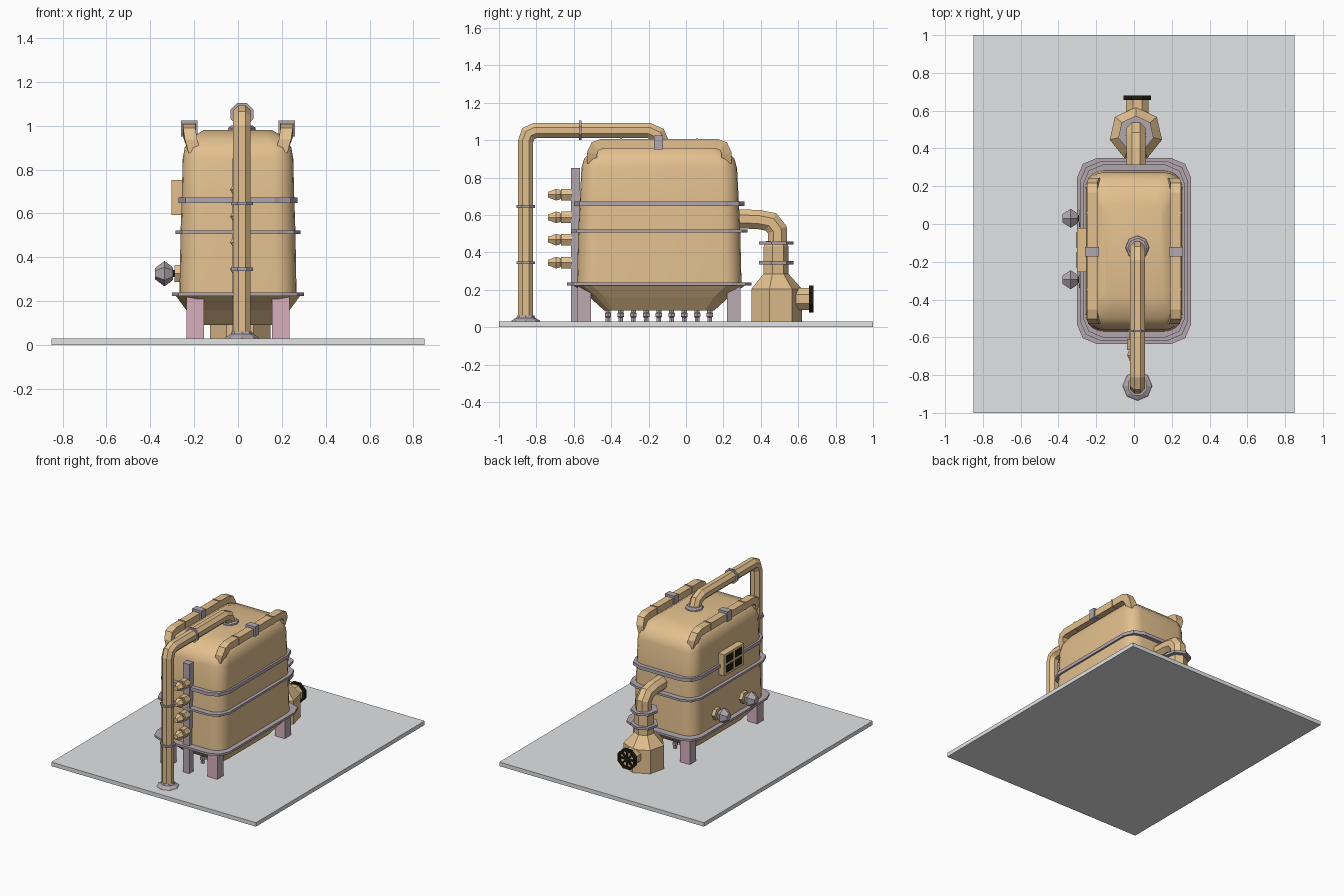
import bpy, bmesh, math
from mathutils import Vector

if "Cube" in bpy.data.objects:
    bpy.data.objects.remove(bpy.data.objects["Cube"])


def material(name, rgb):
    m = bpy.data.materials.new(name)
    m.diffuse_color = (*rgb, 1)
    m.use_nodes = True
    m.node_tree.nodes["Principled BSDF"].inputs["Base Color"].default_value = m.diffuse_color
    return m


TAN = material("tan_paint", (0.77, 0.53, 0.275))
STEEL = material("purple_grey_steel", (0.45, 0.39, 0.43))
PINK = material("pink_leg_paint", (0.68, 0.43, 0.51))
DUSTY = material("dusty_leg_side", (0.50, 0.41, 0.44))
GREY = material("slab_grey", (0.76, 0.77, 0.78))
BLACK = material("black", (0.012, 0.011, 0.005))
CY = -0.143  # tank centre in y
PX = 0.018   # x of the pipes


def loft(name, loops, mat, smooth=None, ring=False):
    """Skin a stack of equal-length point loops; cap the ends or close as a ring."""
    bm = bmesh.new()
    rows = [[bm.verts.new(p) for p in loop] for loop in loops]
    n = len(rows[0])
    pairs = list(zip(rows, rows[1:]))
    if ring:
        pairs.append((rows[-1], rows[0]))
    else:
        bm.faces.new(rows[0])
        bm.faces.new(rows[-1])
    for a, b in pairs:
        for i in range(n):
            j = (i + 1) % n
            bm.faces.new((a[i], a[j], b[j], b[i]))
    bmesh.ops.recalc_face_normals(bm, faces=bm.faces)
    me = bpy.data.meshes.new(name)
    bm.to_mesh(me)
    bm.free()
    me.materials.append(mat)
    if smooth:
        me.shade_smooth()
        me.set_sharp_from_angle(angle=math.radians(smooth))
    ob = bpy.data.objects.new(name, me)
    bpy.context.collection.objects.link(ob)
    return ob


def box(name, lo, hi, mat):
    (a, b, c), (d, e, f) = lo, hi
    loops = [[(a, b, z), (d, b, z), (d, e, z), (a, e, z)] for z in (c, f)]
    return loft(name, loops, mat)


def lathe(name, profile, loc, mat, axis="z", sides=8, turn=0.0, ring=False):
    """Stack of regular polygons (radius, height) along an axis."""
    loops = []
    for r, h in profile:
        loop = []
        for i in range(sides):
            t = turn + math.tau * i / sides
            u, v = r * math.cos(t), r * math.sin(t)
            p = {"x": (h, u, v), "y": (u, h, v), "z": (u, v, h)}[axis]
            loop.append(Vector(loc) + Vector(p))
        loops.append(loop)
    return loft(name, loops, mat, ring=ring)


def disc(name, r, h0, h1, loc, mat, axis="z", sides=8, turn=math.pi / 8):
    return lathe(name, [(r, h0), (r, h1)], loc, mat, axis, sides, turn)


def round_rect(hx, hy, r, z, seg):
    pts = []
    for k, (sx, sy) in enumerate(((1, 1), (-1, 1), (-1, -1), (1, -1))):
        for i in range(seg + 1):
            t = math.pi / 2 * (k + i / seg)
            pts.append((sx * (hx - r) + r * math.cos(t),
                        CY + sy * (hy - r) + r * math.sin(t), z))
    return pts


def sweep(name, path, section, mat):
    """Mitred sweep of a (side, up) section along a path in the yz plane."""
    path = [Vector(p) for p in path]
    loops = []
    for i, p in enumerate(path):
        a = (p - path[max(i - 1, 0)]) if i else path[1] - p
        b = (path[i + 1] - p) if i < len(path) - 1 else a
        a, b = Vector((0, a.y, a.z)).normalized(), Vector((0, b.y, b.z)).normalized()
        t = (a + b).normalized()
        n = Vector((0, -t.z, t.y)) / max(t.dot(a), 0.5)
        loops.append([p + Vector((u, 0, 0)) + n * v for u, v in section])
    return loft(name, loops, mat)


def ngon(r, sides=8):
    r /= math.cos(math.pi / sides)
    return [(r * math.cos(math.tau * (i + .5) / sides),
             r * math.sin(math.tau * (i + .5) / sides)) for i in range(sides)]


# ground slab
box("base_slab", (-0.85, -1, 0), (0.85, 1, 0.03), GREY)

# tank: tapering walls with domed shoulder, and the hopper below
body = [(.267, .440, .10, .225), (.262, .433, .10, .515), (.257, .426, .095, .66),
        (.252, .416, .09, .85), (.243, .402, .09, .90), (.213, .355, .08, .947),
        (.155, .248, .045, .98)]
loft("tank_body", [round_rect(a, b, r, z, 5) for a, b, r, z in body], TAN, 40)
hopper = [(.285, .462, .10, .226), (.236, .372, .08, .16), (.18, .295, .05, .09)]
loft("tank_hopper", [round_rect(a, b, r, z, 3) for a, b, r, z in hopper], TAN)

# belts round the tank
for i, (hx, hy, z0, z1) in enumerate(((.302, .492, .222, .238),
                                      (.286, .473, .506, .522),
                                      (.271, .457, .648, .673))):
    loft(f"tank_belt_{i}", [round_rect(hx, hy, .105, z, 2) for z in (z0, z1)], STEEL)

# legs, pink on the front and back faces
for sx in (-1, 1):
    for y in (-.545, .255):
        leg = box("leg", (sx * .195 - .04, y - .036, .03),
                  (sx * .195 + .04, y + .036, .222), PINK)
        leg.data.materials.append(DUSTY)
        for f in leg.data.polygons:
            f.material_index = int(abs(f.normal.x) > .5)

# row of drain nozzles under the hopper
for i in range(9):
    y = -.417 + i * .068
    lathe("drain_nozzle", [(.014, .03), (.014, .052), (.020, .056), (.020, .074),
                           (.016, .078), (.016, .092)], (0, y, 0), DUSTY, sides=6)

# roof rails with clips
for sx in (-1, 1):
    ends = [(.197, .36, .875), (.214, .36, .93), (.222, .342, .968), (.222, .305, .981)]
    path = [(sx * x, CY - y, z) for x, y, z in ends]
    path += [(sx * x, CY + y, z) for x, y, z in reversed(ends)]
    rail = [(-.028, -.026), (.028, -.026), (.028, .026), (-.028, .026)]
    sweep("roof_rail", path, rail, TAN)
    x = sx * .222
    box("rail_clip", (x - .038, -.172, .95), (x + .038, -.122, 1.024), STEEL)
    for y in (-.345, .06):
        box("rail_joint", (x - .031, y - .004, .953), (x + .031, y + .004, 1.012), TAN)

# tall pipe from the ground over to the roof
sweep("overhead_pipe", [(PX, -.857, .03), (PX, -.857, .995), (PX, -.843, 1.035),
                        (PX, -.805, 1.052), (PX, -.20, 1.052), (PX, -.15, 1.03),
                        (PX, -.12, .96)], ngon(.04), TAN)
for z in (.345, .645):
    disc("pipe_flange", .054, z - .007, z + .007, (PX, -.857, 0), STEEL)
disc("pipe_flange_top", .056, -.572, -.560, (PX, 0, 1.052), STEEL, "y")
lathe("pipe_foot", [(.078, .03), (.074, .036), (.05, .05), (.046, .062)],
      (PX, -.857, 0), STEEL)
lathe("pipe_roof_collar", [(.064, .975), (.062, .99), (.05, 1.0)], (PX, -.125, 0), STEEL)

# front post with four valves
box("valve_post", (-.026, -.615, .03), (.026, -.567, .85), STEEL)
for z in (.345, .468, .587, .708):
    lathe("valve_body", [(.036, -.61), (.036, -.668)], (0, 0, z), TAN, "y", 6)
    lathe("valve_knob", [(.02, -.665), (.03, -.675), (.036, -.695), (.024, -.72),
                         (.018, -.737)], (0, 0, z), TAN, "y", 6)

# window on the left side
box("window_box", (-.303, -.255, .593), (-.24, -.02, .753), TAN)
for y in (-.19, -.085):
    for z in (.637, .709):
        box("window_pane", (-.304, y - .042, z - .028), (-.30, y + .042, z + .028), BLACK)

# hand wheels on the left side
for y in (.03, -.295):
    disc("wheel_mount", .045, -.29, -.25, (0, y, .325), TAN, "x", 6, 0)
    disc("wheel_stem", .018, -.305, -.285, (0, y, .325), BLACK, "x", 6, 0)
    lathe("hand_wheel", [(.028, -.296), (.058, -.335), (.026, -.378)],
          (0, y, .325), STEEL, "x", 6, math.pi / 6)

# rear seven-sided pump housing, column and elbow
QX, QY, UP = .010, .478, math.pi / 2
lathe("pump_housing", [(.142, .03), (.142, .205), (.07, .285), (.07, .43), (.056, .46)],
      (QX, QY, 0), TAN, "z", 7, UP)
for z in (.345, .45):
    disc("pump_flange", .096, z - .009, z + .009, (QX, QY, 0), STEEL, "z", 7, UP)
sweep("pump_elbow", [(QX, .49, .44), (QX, .488, .52), (QX, .455, .562), (QX, .39, .575),
                     (QX, .22, .582)], ngon(.051), TAN)

# pump outlet with black grille
GZ = .15
disc("outlet_drum", .064, .56, .668, (PX, 0, GZ), TAN, "y")
lathe("grille_rim", [(.079, .657), (.079, .681), (.06, .681), (.06, .657)],
      (PX, 0, GZ), BLACK, "y", 8, math.pi / 8, ring=True)
disc("grille_hub", .018, .66, .681, (PX, 0, GZ), BLACK, "y")
for i in range(4):
    spoke = box("grille_spoke", (-.065, -.007, -.006), (.065, .007, .006), BLACK)
    spoke.location = (PX, .672, GZ)
    spoke.rotation_euler = (0, math.pi * i / 4, 0)
